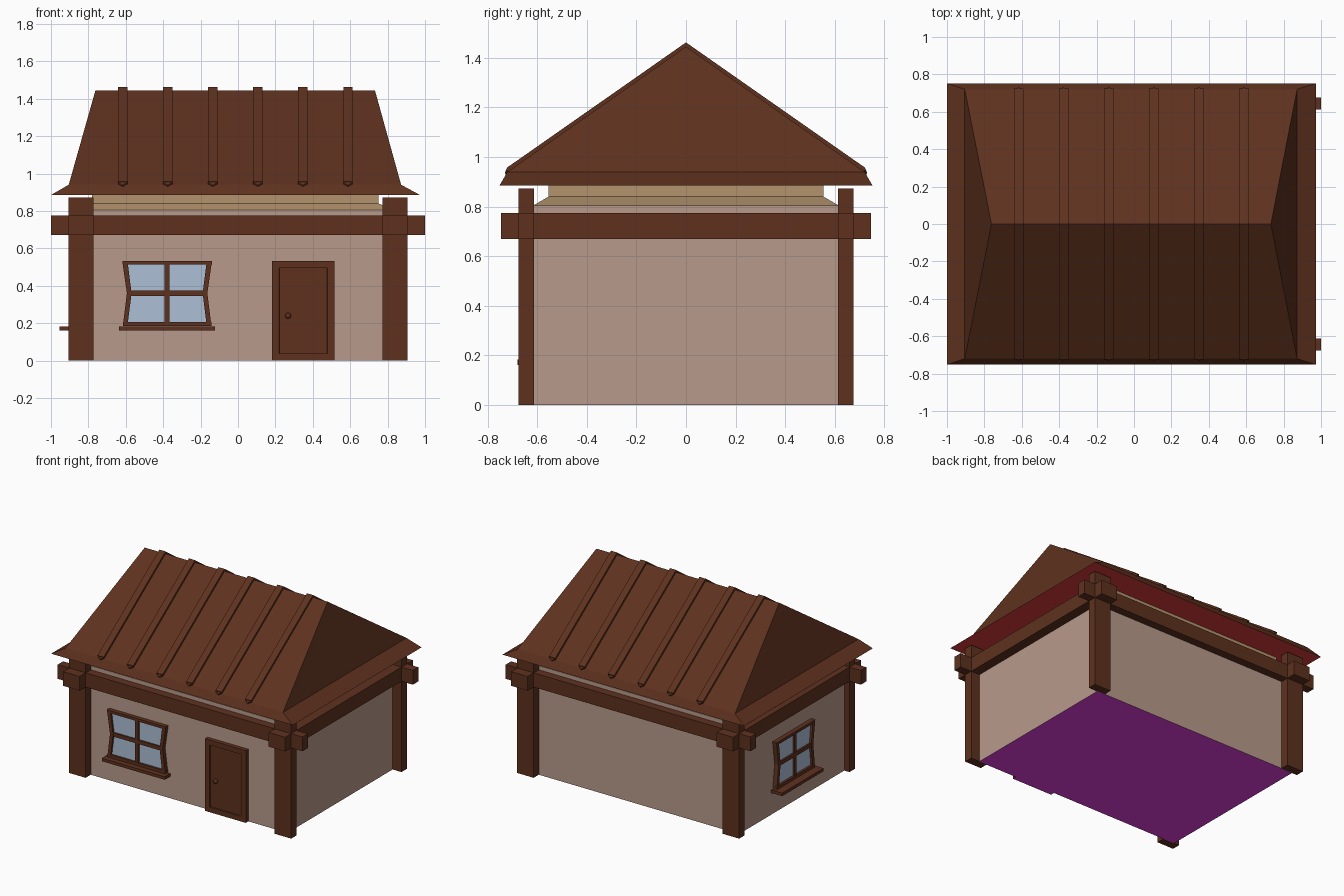
import bpy, bmesh
from mathutils import Vector

if "Cube" in bpy.data.objects:
    bpy.data.objects.remove(bpy.data.objects["Cube"])


def material(name, r, g, b):
    m = bpy.data.materials.new(name)
    m.diffuse_color = (r, g, b, 1)
    m.use_nodes = True
    m.node_tree.nodes["Principled BSDF"].inputs["Base Color"].default_value = m.diffuse_color
    return m


WOOD = material("brown wood", 0.113, 0.031, 0.013)
PLASTER = material("plaster", 0.485, 0.323, 0.262)
TAN = material("tan upper wall", 0.456, 0.292, 0.153)
GLASS = material("window glass", 0.418, 0.516, 0.672)
RED = material("red roof underside", 0.7, 0.045, 0.045)
PURPLE = material("purple floor", 0.76, 0.05, 0.76)


def finish(name, bm, mats, rule=None):
    bmesh.ops.recalc_face_normals(bm, faces=bm.faces)
    bm.normal_update()
    if rule:
        for f in bm.faces:
            f.material_index = rule(f)
    me = bpy.data.meshes.new(name)
    bm.to_mesh(me)
    bm.free()
    for m in mats:
        me.materials.append(m)
    ob = bpy.data.objects.new(name, me)
    bpy.context.collection.objects.link(ob)
    return ob


def prism(name, outline, offset, mats=(WOOD,), rule=None):
    """Extrude a flat 3D outline along an offset vector."""
    bm = bmesh.new()
    a = [bm.verts.new(p) for p in outline]
    b = [bm.verts.new(Vector(p) + Vector(offset)) for p in outline]
    bm.faces.new(a)
    bm.faces.new(b)
    for i in range(len(a)):
        j = (i + 1) % len(a)
        bm.faces.new((a[i], a[j], b[j], b[i]))
    return finish(name, bm, mats, rule)


def box(name, x0, x1, y0, y1, z0, z1, mats=(WOOD,), rule=None):
    return prism(name, [(x0, y0, z0), (x1, y0, z0), (x1, y1, z0), (x0, y1, z0)],
                 (0, 0, z1 - z0), mats, rule)


def stack(name, rings, mats, rule, ridge=None):
    """Join rectangles (x0, x1, half_y, z), ending in a flat top or a ridge."""
    bm = bmesh.new()
    loops = [[bm.verts.new(p) for p in ((x0, -y, z), (x1, -y, z), (x1, y, z), (x0, y, z))]
             for x0, x1, y, z in rings]
    bm.faces.new(loops[0])
    for lo, hi in zip(loops, loops[1:]):
        for i in range(4):
            j = (i + 1) % 4
            bm.faces.new((lo[i], lo[j], hi[j], hi[i]))
    t = loops[-1]
    if ridge:
        p, q = (bm.verts.new((x, 0, ridge[2])) for x in ridge[:2])
        for f in ((t[0], t[1], q, p), (t[1], t[2], q), (t[2], t[3], p, q), (t[3], t[0], p)):
            bm.faces.new(f)
    else:
        bm.faces.new(t)
    return finish(name, bm, mats, rule)


# Walls, with a stepped-in tan band under the roof
def wall_rule(f):
    if f.normal.z < -0.9:
        return 2
    return 1 if f.calc_center_median().z > 0.81 else 0


stack("walls", [(-0.865, 0.835, 0.615, 0), (-0.865, 0.835, 0.615, 0.805),
                (-0.78, 0.75, 0.555, 0.84), (-0.78, 0.75, 0.555, 0.9)],
      (PLASTER, TAN, PURPLE), wall_rule)

# Hipped roof with flared eaves and a red underside
stack("roof", [(-1.0, 0.973, 0.752, 0.885), (-0.905, 0.872, 0.72, 0.94)], (WOOD, RED),
      lambda f: 1 if f.normal.z < -0.9 else 0, ridge=(-0.762, 0.732, 1.445))

# Roof battens running over the ridge, each end with a small pointed tip
for i in range(6):
    x = -0.642 + 0.241 * i
    prism("roof_batten", [(x, -0.715, 0.935), (x, -0.722, 0.957), (x, 0, 1.462),
                          (x, 0.722, 0.957), (x, 0.715, 0.935), (x, 0, 1.43)], (0.05, 0, 0))
    for s in (-1, 1):
        prism("batten_tip", [(x, s * 0.717, 0.942), (x + 0.05, s * 0.717, 0.942),
                             (x + 0.025, s * 0.724, 0.925)], (0, s * 0.006, 0.012))

# Corner posts and crossing beams
for s in (-1, 1):
    x0, x1 = sorted((s * 0.772, s * 0.907))
    y0, y1 = sorted((s * 0.612, s * 0.675))
    box("side_beam", x0, x1, -0.745, 0.745, 0.67, 0.775)
    box("long_beam", -1, 1, y0, y1, 0.67, 0.775)
    for t in (-1, 1):
        y0, y1 = sorted((t * 0.612, t * 0.675))
        box("corner_post", x0, x1, y0, y1, 0, 0.873)


# Hourglass windows: place(u, d, z) maps width, depth out of the wall and height
def window(prefix, place, k, depth, sill_depth):
    def part(name, pts, d0, d1, mat=WOOD):
        off = Vector(place(0, d1, 0)) - Vector(place(0, d0, 0))
        prism(prefix + name, [place(u * k, d0, z) for u, z in pts], off, (mat,))

    def rect(u, z0, z1):
        return [(-u, z0), (u, z0), (u, z1), (-u, z1)]

    outer = [(0.237, 0.185), (0.215, 0.36), (0.24, 0.532)]
    inner = [(0.212, 0.532), (0.19, 0.36), (0.212, 0.185)]
    pane = [(0.222, 0.195), (0.2, 0.36), (0.222, 0.522)]
    part("_glass", pane + [(-u, z) for u, z in reversed(pane)],
         -0.01, depth * 0.5, GLASS)
    for s in (-1, 1):
        part("_frame_side", [(s * u, z) for u, z in outer + inner], -0.01, depth)
    part("_frame_top", rect(0.239, 0.513, 0.533), -0.01, depth)
    part("_frame_bottom", rect(0.236, 0.185, 0.207), -0.01, depth)
    part("_mullion", rect(0.0135, 0.195, 0.525), -0.01, depth * 0.9)
    part("_transom", rect(0.205, 0.346, 0.374), -0.01, depth * 0.9)
    part("_sill", rect(0.257, 0.161, 0.183), -0.01, sill_depth)


window("front_window", lambda u, d, z: (-0.379 + u, -0.615 - d, z), 1.0, 0.03, 0.065)
window("side_window", lambda u, d, z: (-0.865 - d, u, z), 0.94, 0.033, 0.09)

# Door with a recessed panel and a knob
bm = bmesh.new()
vs = [bm.verts.new(p) for p in ((0.183, -0.645, 0), (0.515, -0.645, 0),
                                (0.515, -0.645, 0.533), (0.183, -0.645, 0.533))]
front = bm.faces.new(vs)
back = [bm.verts.new((v.co.x, -0.6, v.co.z)) for v in vs]
bm.faces.new(back)
for i in range(4):
    j = (i + 1) % 4
    bm.faces.new((vs[i], vs[j], back[j], back[i]))
bmesh.ops.recalc_face_normals(bm, faces=bm.faces)
bmesh.ops.inset_individual(bm, faces=[front], thickness=0.037, use_even_offset=True)
bmesh.ops.inset_individual(bm, faces=[front], thickness=0.002, depth=-0.01)
finish("door", bm, (WOOD, PURPLE),
       lambda f: 1 if f.calc_center_median().z < 0.001 else 0)

bm = bmesh.new()
bmesh.ops.create_uvsphere(bm, u_segments=12, v_segments=8, radius=0.016)
bmesh.ops.translate(bm, verts=bm.verts, vec=(0.268, -0.645, 0.24))
finish("door_knob", bm, (WOOD,))
